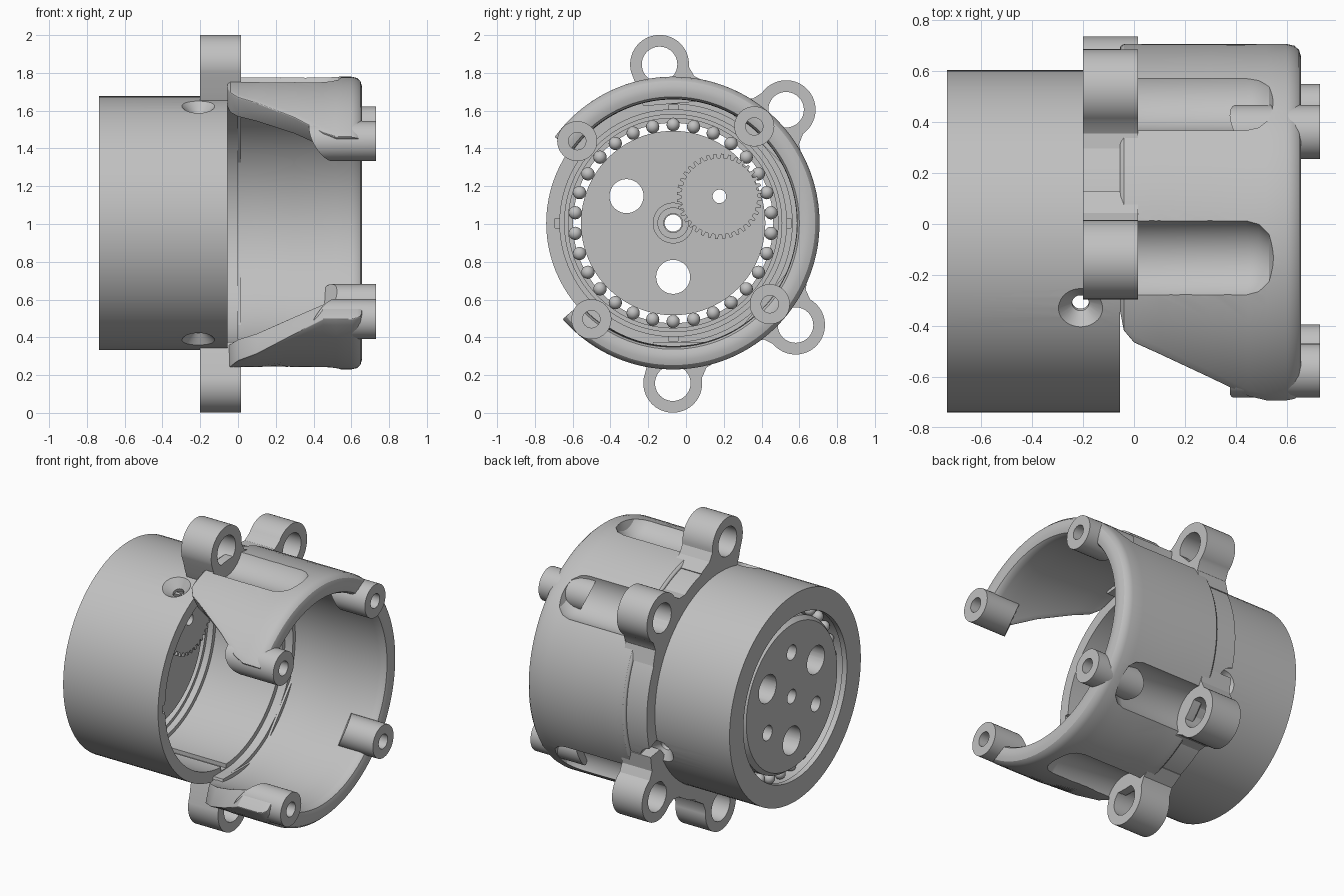
import bpy, bmesh
from math import sin, cos, pi, radians, atan2
from mathutils import Matrix

cube = bpy.data.objects.get("Cube")
if cube:
    bpy.data.objects.remove(cube)

CY, CZ = -0.068, 1.005          # main axis, running along x

grey = bpy.data.materials.new("cast_grey")
grey.use_nodes = True
grey.diffuse_color = (0.53, 0.53, 0.53, 1)
grey.node_tree.nodes["Principled BSDF"].inputs["Base Color"].default_value = (0.53, 0.53, 0.53, 1)


def polar(radius, degrees):
    a = radians(degrees)
    return CY + radius * cos(a), CZ + radius * sin(a)


def finish(name, bm):
    bmesh.ops.remove_doubles(bm, verts=bm.verts, dist=1e-5)
    bmesh.ops.recalc_face_normals(bm, faces=bm.faces)
    mesh = bpy.data.meshes.new(name)
    bm.to_mesh(mesh)
    bm.free()
    mesh.materials.append(grey)
    obj = bpy.data.objects.new(name, mesh)
    bpy.context.collection.objects.link(obj)
    return obj


def lathe(name, profile, centre=(CY, CZ), segs=96):
    """Spin a closed (x, radius) profile about an x-parallel axis."""
    bm = bmesh.new()
    rings = [[bm.verts.new((x, centre[0] + r * cos(2 * pi * i / segs),
                            centre[1] + r * sin(2 * pi * i / segs)))
              for x, r in profile] for i in range(segs)]
    n = len(profile)
    for i in range(segs):
        a, b = rings[i], rings[(i + 1) % segs]
        for j in range(n):
            k = (j + 1) % n
            if profile[j][1] or profile[k][1]:
                bm.faces.new((a[j], a[k], b[k], b[j]))
    return finish(name, bm)


def rod(name, x0, x1, r, centre=(CY, CZ), segs=40):
    return lathe(name, [(x0, 0), (x0, r), (x1, r), (x1, 0)], centre, segs)


def tube(name, x0, x1, r0, r1, centre=(CY, CZ), segs=64):
    return lathe(name, [(x0, r0), (x0, r1), (x1, r1), (x1, r0)], centre, segs)


def prism(name, points, x0, x1):
    """Extrude a (y, z) outline along x."""
    bm = bmesh.new()
    face = bm.faces.new([bm.verts.new((x0, y, z)) for y, z in points])
    new = bmesh.ops.extrude_face_region(bm, geom=[face])["geom"]
    bmesh.ops.translate(bm, vec=(x1 - x0, 0, 0),
                        verts=[v for v in new if isinstance(v, bmesh.types.BMVert)])
    return finish(name, bm)


def apply_modifier(obj, mod):
    bpy.context.view_layer.objects.active = obj
    bpy.ops.object.modifier_apply(modifier=mod.name)


def cut(targets, cutters):
    for obj in targets:
        for c in cutters:
            mod = obj.modifiers.new("cut", 'BOOLEAN')
            mod.operation, mod.solver, mod.object = 'DIFFERENCE', 'EXACT', c
            apply_modifier(obj, mod)
    for c in cutters:
        bpy.data.objects.remove(c)


# Rear drum with stepped bore and retaining lip
drum = lathe("drum", [(-.735, .672), (-.055, .672), (-.055, .6), (-.53, .6), (-.53, .575),
                      (-.57, .575), (-.57, .555), (-.7, .555), (-.7, .53), (-.735, .53)])
keyways = []
for a in (0, 90, 180, 270):
    c = prism("keyway", [(CY + .58, CZ - .025), (CY + .625, CZ - .025),
                         (CY + .625, CZ + .025), (CY + .58, CZ + .025)], -.52, 0)
    spin = Matrix.Translation((0, CY, CZ)) @ Matrix.Rotation(radians(a), 4, 'X')
    c.data.transform(spin @ Matrix.Translation((0, -CY, -CZ)))
    keyways.append(c)
cut([drum], keyways)

# Mounting flange band and lugs: hole position, foot width on each side
arc = range(-90, 96, 3)
flange = prism("flange_band", [polar(.755, a) for a in arc] +
               [polar(.63, a) for a in reversed(arc)], -.2, 0)
LUGS = [(-.14, 1.845, .26, .13), (.53, 1.605, .26, .22),
        (.58, .465, .22, .26), (-.07, .157, .13, .26)]
lugs, pockets = [], []
for y, z, low, high in LUGS:
    a = atan2(z - CZ, y - CY)
    u = ((y - CY) ** 2 + (z - CZ) ** 2) ** .5
    outline = [(u + .156 * cos(radians(t)), .156 * sin(radians(t))) for t in range(-100, 101, 8)]
    outline += [(.765, .1 + high * .3), (.715, high), (.63, high * .8),
                (.63, -low * .8), (.715, -low), (.765, -.1 - low * .3)]
    world = [(CY + p * cos(a) - q * sin(a), CZ + p * sin(a) + q * cos(a)) for p, q in outline]
    lug = prism("mounting_lug", world, -.2, .015)
    cut([lug], [rod("bolt_hole", -.3, .1, .094, (y, z))])
    lugs.append(lug)
    pockets.append(lathe("pocket", [(.015, 0), (.015, .168), (.44, .168), (.49, .155),
                                    (.53, .12), (.55, .06), (.55, 0)], (y, z), 64))

# Radial countersunk holes through the drum
for a in (113, 247, -22):
    c = lathe("countersink", [(.55, 0), (.55, .033), (.62, .033), (.675, .09), (.9, .09), (.9, 0)],
              (0, 0), 40)
    c.data.transform(Matrix.Translation((-.21, CY, CZ)) @ Matrix.Rotation(radians(a), 4, 'X')
                     @ Matrix.Rotation(pi / 2, 4, 'Z'))
    cut([drum, flange], [c])

# Open front shell: x, outer radius, inner radius, end angles
SHELL = [(-.055, .765, .655, -98, 111), (-.04, .775, .655, -102, 117), (0, .775, .655, -110, 121),
         (.1, .775, .655, -117, 125), (.3, .775, .655, -131, 134), (.45, .775, .655, -139, 142),
         (.52, .775, .655, -139, 144), (.6, .775, .655, -139, 144), (.63, .768, .657, -139, 144),
         (.648, .752, .668, -139, 144), (.656, .725, .695, -139, 144)]
STEPS = 90
bm = bmesh.new()
loops = []
for i in range(STEPS + 1):
    row = [(x, ro, lo + (hi - lo) * i / STEPS) for x, ro, ri, lo, hi in SHELL]
    row += [(x, ri, lo + (hi - lo) * i / STEPS) for x, ro, ri, lo, hi in reversed(SHELL)]
    loops.append([bm.verts.new((x, *polar(r, a))) for x, r, a in row])
n = len(loops[0])
for a, b in zip(loops, loops[1:]):
    for j in range(n):
        bm.faces.new((a[j], a[(j + 1) % n], b[(j + 1) % n], b[j]))
for end in (loops[0], loops[-1]):
    for j in range(n // 2 - 1):
        bm.faces.new((end[j], end[j + 1], end[n - 2 - j], end[n - 1 - j]))
shell = finish("front_shell", bm)
soft = shell.modifiers.new("soft", 'BEVEL')
soft.width, soft.segments, soft.limit_method, soft.angle_limit = .02, 3, 'ANGLE', radians(55)
apply_modifier(shell, soft)
cut([shell], pockets)

# Screw bosses on the shell rim, with slanted inner ends and blind holes
for a in (50, 139.5, 229.6, -40):
    y, z = polar(.668, a)
    boss = lathe("screw_boss", [(.45, 0), (.45, .106), (.73, .106), (.73, .046),
                                (.6, .046), (.6, 0)], (y, z), 40)
    for v in boss.data.vertices:
        if v.co.x < .5:
            outward = (v.co.y - y) * cos(radians(a)) + (v.co.z - z) * sin(radians(a))
            v.co.x -= outward * .7

# Bearing plate with through holes and blind rear holes
plate = lathe("bearing_plate", [(-.71, 0), (-.71, .465), (-.68, .488), (-.55, .488), (-.55, 0)])
holes = [rod("hole", -.9, -.3, .045)]
for k in range(3):
    holes.append(rod("hole", -.9, -.3, .09, polar(.285, 30 + 120 * k)))
    holes.append(rod("hole", -.9, -.6, .048, polar(.285, 90 + 120 * k)))
cut([plate], holes)
tube("hub", -.56, -.48, .05, .083)
tube("hub_collar", -.56, -.54, .045, .108)

# Bearing balls
bm = bmesh.new()
for k in range(30):
    bmesh.ops.create_uvsphere(bm, u_segments=16, v_segments=10, radius=.035,
                              matrix=Matrix.Translation((-.625, *polar(.521, 12 * k + 6))))
finish("bearing_balls", bm)

# Toothed gear on the plate
gy, gz = polar(.283, 30)
teeth = []
for k in range(36):
    for frac, r in ((0, .203), (.3, .203), (.42, .226), (.78, .226), (.9, .203)):
        t = 2 * pi * (k + frac) / 36
        teeth.append((gy + r * cos(t), gz + r * sin(t)))
gear = prism("gear", teeth, -.55, -.47)
cut([gear], [rod("hole", -.7, -.3, .036, (gy, gz))])

# Smooth shading with sharp edges kept
for obj in bpy.context.scene.objects:
    if obj.type == 'MESH' and obj.data.materials and obj.data.materials[0] == grey:
        bpy.ops.object.select_all(action='DESELECT')
        obj.select_set(True)
        bpy.context.view_layer.objects.active = obj
        bpy.ops.object.shade_smooth_by_angle(angle=radians(30))
